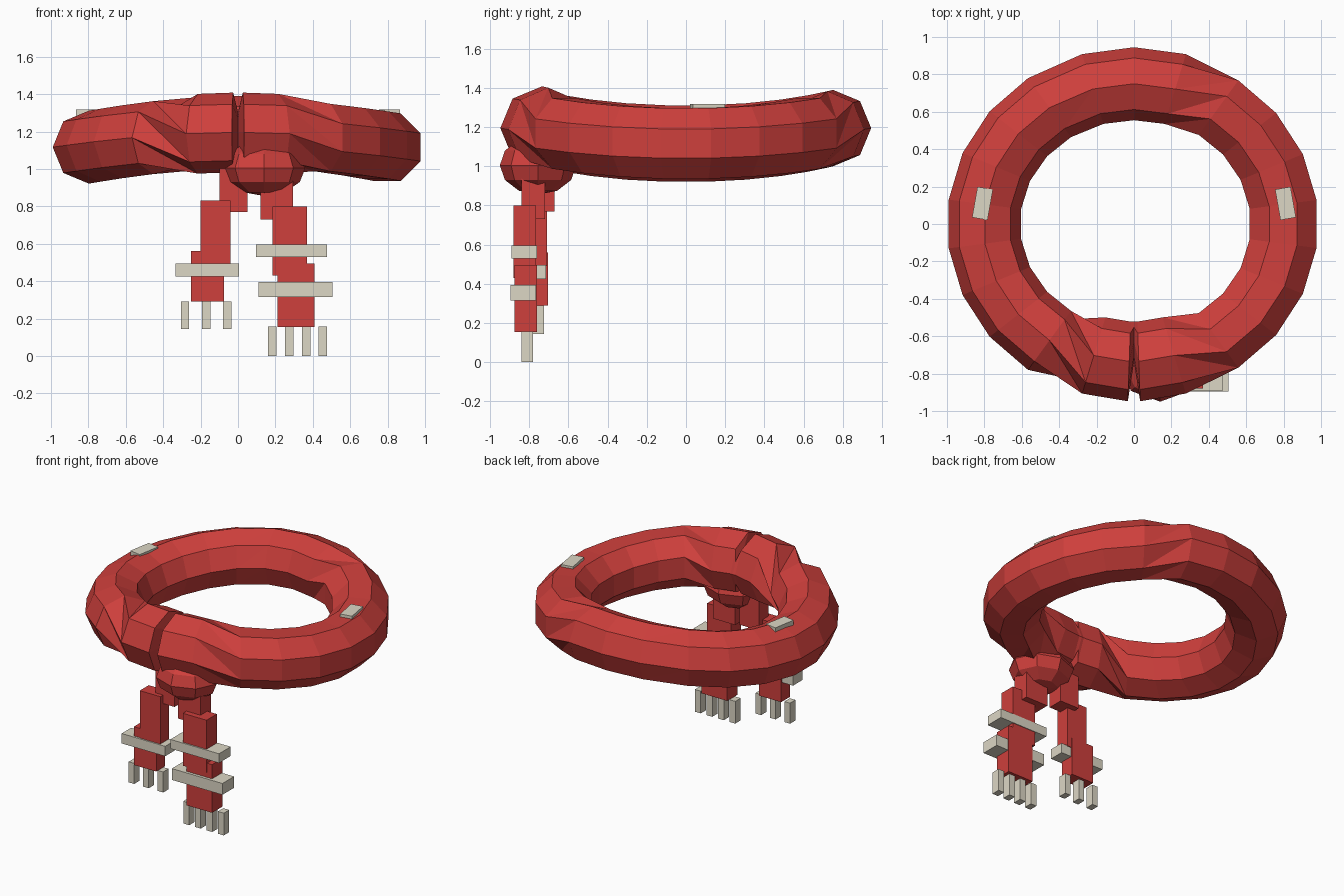
import bpy, bmesh
from math import sin, cos, radians
from mathutils import Matrix

if "Cube" in bpy.data.objects:
    bpy.data.objects.remove(bpy.data.objects["Cube"])


def material(name, color):
    m = bpy.data.materials.new(name)
    m.diffuse_color = color
    m.use_nodes = True
    m.node_tree.nodes["Principled BSDF"].inputs["Base Color"].default_value = m.diffuse_color
    return m


RED = material("red_wool", (0.62, 0.05, 0.045, 1))
CREAM = material("cream_wool", (0.72, 0.68, 0.56, 1))


def finish(name, bm, mat):
    bmesh.ops.recalc_face_normals(bm, faces=bm.faces)
    me = bpy.data.meshes.new(name)
    bm.to_mesh(me)
    bm.free()
    me.materials.append(mat)
    ob = bpy.data.objects.new(name, me)
    bpy.context.collection.objects.link(ob)
    return ob


def box(name, x, y, z, mat):
    """Box given by its (min, max) range on each axis."""
    bm = bmesh.new()
    size = [r[1] - r[0] for r in (x, y, z)]
    mid = [(r[0] + r[1]) / 2 for r in (x, y, z)]
    bmesh.ops.create_cube(bm, size=1, matrix=Matrix.Translation(mid) @ Matrix.Diagonal((*size, 1)))
    return finish(name, bm, mat)


# Neck loop: octagonal tube whose four wraps are twisted against each other
SIDES = 8
wraps = [
    (22.5, [-54, -38, -22.5, -7.5, 7.5, 22.5, 38, 54]),            # right
    (90, [73, 90, 107]),                                           # back
    (135, [126, 142, 157.5, 172.5, 187.5, 202.5, 218, 234]),       # left
    (45, [253, 268, 270, 272, 287]),                               # front
]
bm = bmesh.new()
rings = []
for phi0, stations in wraps:
    for deg in stations:
        t = radians(deg)
        s2 = sin(t) ** 2
        rho, cz, r = 0.805 - 0.055 * s2, 1.115 + 0.08 * s2, 0.195
        if deg > 250:                      # front wrap is a little fatter
            rho, r = 0.735, 0.213
        if deg == 270:                     # crease in the middle of the front
            rho, r = 0.63, 0.11
        ring = []
        for k in range(SIDES):
            p = radians(phi0 + 45 * k)
            d = rho + r * cos(p)
            ring.append(bm.verts.new((d * cos(t), d * sin(t), cz + r * sin(p))))
        rings.append((phi0, ring))
for i, (pa, a) in enumerate(rings):
    pb, b = rings[(i + 1) % len(rings)]
    off = 0
    if i == len(rings) - 1:                # closing the loop: twist a further -67.5
        off, pb = -1, pb - 45
    for k in range(SIDES):
        a0, a1 = a[k], a[(k + 1) % SIDES]
        b0, b1 = b[(k + off) % SIDES], b[(k + 1 + off) % SIDES]
        if pb == pa:
            bm.faces.new((a0, a1, b1, b0))
        elif pb < pa:
            bm.faces.new((a0, a1, b1))
            bm.faces.new((a0, b1, b0))
        else:
            bm.faces.new((a0, a1, b0))
            bm.faces.new((a1, b1, b0))
finish("neck_loop", bm, RED)

# Knot
bm = bmesh.new()
bmesh.ops.create_uvsphere(
    bm, u_segments=8, v_segments=6, radius=1,
    matrix=Matrix.Translation((0.14, -0.755, 1.005)) @ Matrix.Diagonal((0.22, 0.195, 0.15, 1)))
finish("knot", bm, RED)

# Hanging tails, each made of three overlapping blocks
box("left_tail_upper", (-0.10, 0.05), (-0.78, -0.67), (0.77, 1.05), RED)
box("left_tail_middle", (-0.20, -0.04), (-0.81, -0.71), (0.49, 0.83), RED)
box("left_tail_lower", (-0.25, -0.075), (-0.805, -0.705), (0.29, 0.56), RED)
box("right_tail_upper", (0.12, 0.295), (-0.84, -0.72), (0.73, 1.0), RED)
box("right_tail_middle", (0.185, 0.37), (-0.88, -0.765), (0.43, 0.80), RED)
box("right_tail_lower", (0.21, 0.41), (-0.875, -0.76), (0.155, 0.495), RED)

# Stripes
box("left_stripe", (-0.335, 0.005), (-0.82, -0.715), (0.425, 0.495), CREAM)
box("right_stripe_upper", (0.095, 0.475), (-0.89, -0.76), (0.53, 0.595), CREAM)
box("right_stripe_lower", (0.11, 0.505), (-0.895, -0.765), (0.315, 0.395), CREAM)

# Fringes
for i in range(3):
    x = -0.283 + 0.113 * i
    box(f"left_fringe_{i + 1}", (x - 0.022, x + 0.022), (-0.785, -0.725), (0.145, 0.29), CREAM)
for i in range(4):
    x = 0.184 + 0.09 * i
    box(f"right_fringe_{i + 1}", (x - 0.023, x + 0.023), (-0.84, -0.78), (0.0, 0.157), CREAM)

# Flat patches on top of the side wraps
for name, s in (("left_patch", -1), ("right_patch", 1)):
    ob = box(name, (-0.042, 0.042), (-0.083, 0.083), (-0.02, 0.02), CREAM)
    ob.location = (s * 0.81, 0.11, 1.297)
    ob.rotation_euler = (0, 0, radians(10 * s))
